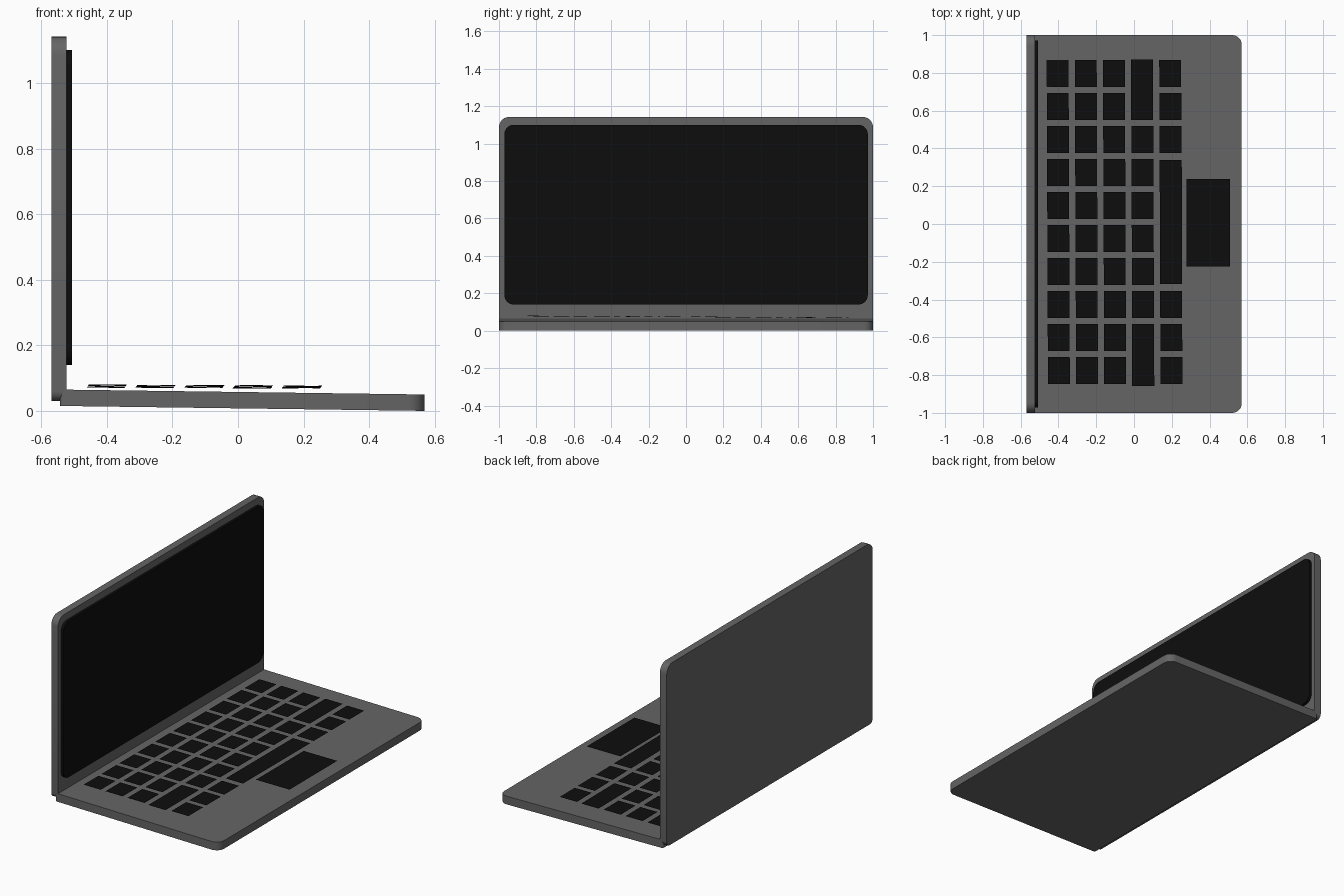
import bpy, bmesh, math
from mathutils import Matrix, Vector

if "Cube" in bpy.data.objects:
    bpy.data.objects.remove(bpy.data.objects["Cube"])


def material(name, v):
    m = bpy.data.materials.new(name)
    m.diffuse_color = (v, v, v, 1)
    m.use_nodes = True
    m.node_tree.nodes["Principled BSDF"].inputs["Base Color"].default_value = m.diffuse_color
    return m


SHELL = material("shell_grey", 0.13)
BLACK = material("black", 0.004)


def rounded(u0, u1, v0, v1, radii, steps=6):
    """Counter-clockwise rectangle outline, radii from the (u0, v0) corner."""
    corners = [(u0, v0, 1, 1), (u1, v0, -1, 1), (u1, v1, -1, -1), (u0, v1, 1, -1)]
    pts = []
    for i, ((u, v, su, sv), r) in enumerate(zip(corners, radii)):
        for k in range(steps + 1):
            a = math.pi * (1 + i / 2) + math.pi / 2 * k / steps
            pts.append((u + su * r + r * math.cos(a), v + sv * r + r * math.sin(a)))
    return pts


def finish(name, bm, mat):
    me = bpy.data.meshes.new(name)
    bm.to_mesh(me)
    bm.free()
    me.materials.append(mat)
    ob = bpy.data.objects.new(name, me)
    bpy.context.collection.objects.link(ob)
    bpy.context.view_layer.objects.active = ob
    ob.select_set(True)
    bpy.ops.object.shade_smooth_by_angle(angle=math.radians(30))
    ob.select_set(False)
    return ob


def slab(name, outline, place, d0, d1, mat):
    """Extrude an outline between depths d0 and d1; place maps (u, v, d) to xyz."""
    bm = bmesh.new()
    face = bm.faces.new([bm.verts.new(place(u, v, d0)) for u, v in outline])
    ext = bmesh.ops.extrude_face_region(bm, geom=[face])
    shift = Vector(place(0, 0, d1)) - Vector(place(0, 0, d0))
    bmesh.ops.translate(bm, vec=shift,
                        verts=[g for g in ext["geom"] if isinstance(g, bmesh.types.BMVert)])
    bmesh.ops.recalc_face_normals(bm, faces=bm.faces)
    return finish(name, bm, mat)


# Keyboard base, sloping slightly down to the front edge
slab("base", rounded(-0.543, 0.57, -1, 1, (0.012, 0.05, 0.05, 0.012)),
     lambda u, v, d: (u, v, d + 0.0077 - 0.0135 * u), 0, 0.05, SHELL)


# Upright lid and raised screen panel
def upright(u, v, d):
    return (d, u, v)


slab("lid", rounded(-1, 1, 0.03, 1.143, (0.03, 0.03, 0.055, 0.055)),
     upright, -0.569, -0.523, SHELL)
slab("screen", rounded(-0.971, 0.972, 0.14, 1.101, (0.05,) * 4),
     upright, -0.53, -0.507, BLACK)


# Flat keys floating just above the base, on a slightly twisted plane
def plate(name, x0, x1, y0, y1, flat=False):
    bm = bmesh.new()
    vs = []
    for x, y in ((x0, y0), (x1, y0), (x1, y1), (x0, y1)):
        z = 0.069 if flat else 0.0738 - 0.004 * x - 0.0055 * y
        vs.append(bm.verts.new((x if flat else x - 0.004 * y, y, z)))
    bm.faces.new(vs)
    return finish(name, bm, BLACK)


PITCH_Y, PITCH_X, KEY_X, KEY_Y = 0.1746, 0.149, 0.116, 0.144
for row in range(5):
    x0 = -0.459 + row * PITCH_X
    for col in range(10):
        if row == 3 and col in (0, 1, 8, 9):
            continue
        if row == 4 and 3 <= col <= 6:
            continue
        top = 0.868 - col * PITCH_Y
        plate(f"key_{row}_{col}", x0, x0 + KEY_X, top - KEY_Y, top)

# Wide keys, space bar and touchpad
plate("wide_key_right", -0.013, 0.104, 0.55, 0.872)
plate("wide_key_left", -0.013, 0.104, -0.857, -0.53)
plate("space_bar", 0.137, 0.254, -0.317, 0.339)
plate("touchpad", 0.279, 0.507, -0.224, 0.239, flat=True)
